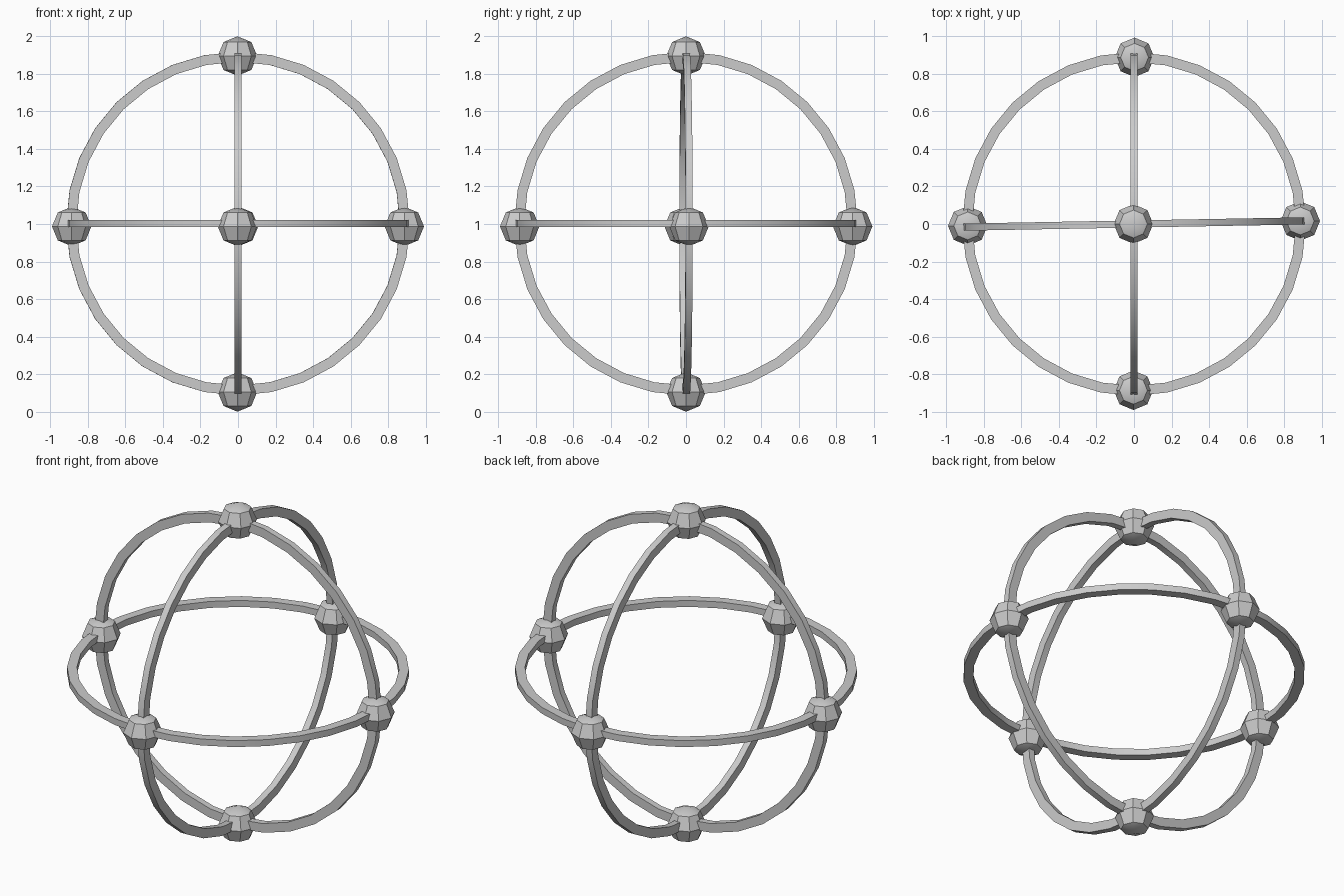
import bpy, bmesh
from math import sin, cos, pi, radians

if "Cube" in bpy.data.objects:
    bpy.data.objects.remove(bpy.data.objects["Cube"])

R_OUT, R_IN, HALF_W = 0.915, 0.862, 0.019
SEGMENTS = 32
NODE_R = 0.105


def finish(obj):
    bpy.ops.object.select_all(action='DESELECT')
    obj.select_set(True)
    bpy.context.view_layer.objects.active = obj
    bpy.ops.object.shade_smooth_by_angle(angle=radians(30))


def hoop(name, rotation):
    # rectangular profile swept around a circle
    bm = bmesh.new()
    profile = [(R_OUT, -HALF_W), (R_OUT, HALF_W), (R_IN, HALF_W), (R_IN, -HALF_W)]
    loops = []
    for i in range(SEGMENTS):
        a = 2 * pi * i / SEGMENTS
        loops.append([bm.verts.new((r * cos(a), r * sin(a), h)) for r, h in profile])
    for i in range(SEGMENTS):
        a, b = loops[i], loops[(i + 1) % SEGMENTS]
        for j in range(4):
            k = (j + 1) % 4
            bm.faces.new((a[j], b[j], b[k], a[k]))
    bmesh.ops.recalc_face_normals(bm, faces=bm.faces)
    mesh = bpy.data.meshes.new(name)
    bm.to_mesh(mesh)
    bm.free()
    obj = bpy.data.objects.new(name, mesh)
    bpy.context.collection.objects.link(obj)
    obj.location = (0, 0, 1.002)
    obj.rotation_euler = rotation
    finish(obj)


def node(name, location):
    # faceted ball joint
    bpy.ops.mesh.primitive_uv_sphere_add(segments=8, ring_count=4, radius=NODE_R,
                                         location=location)
    obj = bpy.context.object
    obj.name = name
    finish(obj)


# Three crossing hoops, one turned by a degree
hoop("horizontal_hoop", (0, 0, 0))
hoop("front_hoop", (pi / 2, 0, radians(1.05)))
hoop("side_hoop", (0, pi / 2, 0))

# Joints where the hoops cross
node("top_joint", (-0.003, 0, 2 - NODE_R))
node("bottom_joint", (-0.003, 0, NODE_R))
node("left_joint", (-0.886, -0.01, 0.987))
node("right_joint", (0.886, 0.016, 0.987))
node("front_joint", (-0.003, -0.886, 0.987))
node("back_joint", (0.003, 0.888, 0.987))
